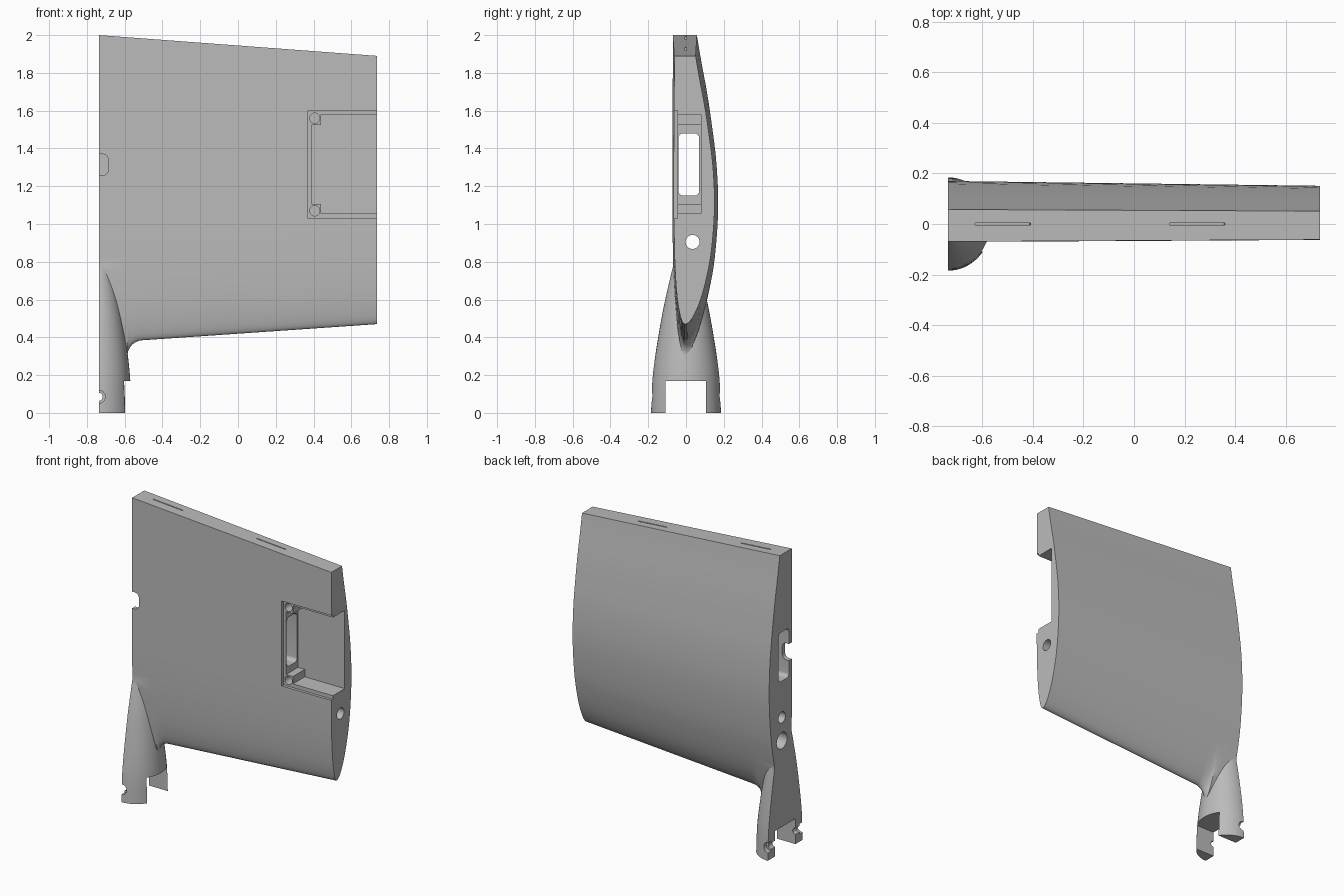
import bpy, bmesh, math
from mathutils import Vector, Matrix

if "Cube" in bpy.data.objects:
    bpy.data.objects.remove(bpy.data.objects["Cube"])

ROOT, TIP = -0.737, 0.737

grey = bpy.data.materials.new("plain grey")
grey.use_nodes = True
grey.diffuse_color = (0.5, 0.5, 0.5, 1)
grey.node_tree.nodes["Principled BSDF"].inputs["Base Color"].default_value = (0.5, 0.5, 0.5, 1)


def to_object(name, bm):
    bmesh.ops.recalc_face_normals(bm, faces=bm.faces)
    mesh = bpy.data.meshes.new(name)
    bm.to_mesh(mesh)
    bm.free()
    mesh.materials.append(grey)
    obj = bpy.data.objects.new(name, mesh)
    bpy.context.collection.objects.link(obj)
    return obj


def loft(name, rings):
    """Skin a list of closed rings and cap both ends."""
    bm = bmesh.new()
    rows = [[bm.verts.new(p) for p in ring] for ring in rings]
    n = len(rows[0])
    for a, b in zip(rows, rows[1:]):
        for i in range(n):
            j = (i + 1) % n
            bm.faces.new((a[i], a[j], b[j], b[i]))
    bm.faces.new(rows[0])
    bm.faces.new(rows[-1])
    return to_object(name, bm)


def box(x, y, z, round_axis=None, radius=0.0, tilt=0.0):
    """Box from ranges, optionally with edges along one axis rounded."""
    bm = bmesh.new()
    bmesh.ops.create_cube(bm, size=1)
    lo, hi = Vector((x[0], y[0], z[0])), Vector((x[1], y[1], z[1]))
    bmesh.ops.scale(bm, vec=hi - lo, verts=bm.verts)
    if round_axis is not None:
        edges = [e for e in bm.edges
                 if abs((e.verts[0].co - e.verts[1].co).normalized()[round_axis]) > 0.9]
        bmesh.ops.bevel(bm, geom=edges, offset=radius, segments=6, profile=0.5, affect='EDGES')
    bmesh.ops.rotate(bm, matrix=Matrix.Rotation(tilt, 3, 'Y'), verts=bm.verts)
    bmesh.ops.translate(bm, vec=(lo + hi) / 2, verts=bm.verts)
    return to_object("cutter", bm)


def rod(start, end, radius):
    start, end = Vector(start), Vector(end)
    d = end - start
    bm = bmesh.new()
    bmesh.ops.create_cone(bm, cap_ends=True, segments=32, radius1=radius, radius2=radius, depth=d.length)
    bmesh.ops.rotate(bm, matrix=d.to_track_quat('Z', 'Y').to_matrix(), verts=bm.verts)
    bmesh.ops.translate(bm, vec=(start + end) / 2, verts=bm.verts)
    return to_object("cutter", bm)


def combine(target, other, operation):
    mod = target.modifiers.new("join", 'BOOLEAN')
    mod.operation, mod.object, mod.solver = operation, other, 'EXACT'
    bpy.context.view_layer.objects.active = target
    bpy.ops.object.modifier_apply(modifier=mod.name)
    bpy.data.objects.remove(other)


def spline(points, t):
    """Smooth value at t through (t, value) points."""
    k = max(i for i in range(len(points) - 1) if points[i][0] <= t or i == 0)
    (t0, v0), (t1, v1) = points[k], points[k + 1]

    def slope(i):
        a, b = points[max(i - 1, 0)], points[min(i + 1, len(points) - 1)]
        return (b[1] - a[1]) / (b[0] - a[0])
    h = t1 - t0
    u = (t - t0) / h
    return ((1 + 2 * u) * (1 - u) ** 2 * v0 + u * (1 - u) ** 2 * h * slope(k)
            + u * u * (3 - 2 * u) * v1 + u * u * (u - 1) * h * slope(k + 1))


# Wing section: offset against the square root of the chord fraction
back = [(0, -.005), (.1, .02), (.2, .047), (.27, .068), (.39, .102), (.5, .13),
        (.6, .146), (.66, .151), (.71, .15), (.78, .14), (.84, .122), (.9, .1), (.95, .075), (1, .051)]
front = [(0, -.005), (.1, -.02), (.2, -.033), (.3, -.045), (.4, -.054), (.5, -.06), (.62, -.063), (1, -.062)]
STEPS = 36
section = [((i / STEPS) ** 2, spline(back, i / STEPS)) for i in range(STEPS + 1)]
section += [((i / STEPS) ** 2, spline(front, i / STEPS)) for i in range(STEPS, 0, -1)]


def wing_ring(x, drop):
    low, high = 0.47 - 0.0688 * (TIP - x), 1.89 + 0.0746 * (TIP - x)
    grow = (high - low) / 1.42
    fade = [max(0, 1 - s / 0.2) ** 2 for s, _ in section]
    return [(x, y * (1 + (grow - 1) * 0.85), low + s * (high - low) - drop * f)
            for (s, y), f in zip(section, fade)]


# The leading edge sweeps down into the mount near the root
R = 0.075
sweep = [(-0.585 + R * (1 - math.sin(a)), R * (1 - math.cos(a)))
         for a in [math.radians(d) for d in (85, 70, 55, 40, 25, 10, 0)]]
sweep = [(x, d) for x, d in sweep]
wing = loft("wing_panel", [wing_ring(x, d) for x, d in
            [(-0.8, R)] + sorted((x, d) for x, d in sweep) + [(-0.2, 0), (0.3, 0), (TIP, 0)]])

# Mount: a tapering elliptical stub that fades into the wing
across = [(0, .172), (.17, .167), (.33, .151), (.45, .134), (.6, .107), (.72, .077), (.9, .035)]
depth = [(0, .185), (.17, .178), (.3, .163), (.4, .147), (.5, .13), (.6, .11), (.7, .087), (.8, .063), (.9, .04)]
rings = []
for i in range(25):
    z = 0.9 * i / 24
    rx, ry = spline(across, z), spline(depth, z)
    rings.append([(ROOT + rx * math.cos(a), ry * math.sin(a), z)
                  for a in [math.tau * k / 64 for k in range(64)]])
combine(wing, loft("mount", rings), 'UNION')

cutters = [
    box((-2, ROOT), (-1, 1), (-1, 3)),                                   # flat root face
    box((-2, 0), (-.109, .107), (-.2, .17)),                             # fork gap
    box((-1, .6), (-.04, .07), (1.15, 1.48), 0, .025),                   # cable channel
    box((-1, -.687), (-.3, .02), (1.258, 1.37), 1, .03),                 # cable outlet
    rod((-1, .035, .905), (1, .035, .905), .037),                        # spar hole
    rod((-1, .035, .75), (-.4, .035, .75), .055),                        # blind pin hole
    box((.37, 1), (-.3, -.045), (1.03, 1.6)),                            # cover recess
    box((.39, 1.1), (-.31, .08), (1.105, 1.525)),                        # pocket
    box((.44, 1.2), (-.32, .08), (1.055, 1.58)),                         # pocket beside posts
    rod((ROOT, -1, .085), (ROOT, 1, .085), .021),                        # fork screw hole
]
for z in (1.07, 1.56):
    cutters.append(rod((.406, -.3, z), (.406, .05, z), .027))            # post screw holes
for side in (-1, 1):
    cutters.append(rod((ROOT, side, .085), (ROOT, side * .15, .085), .034))  # screw heads
for x in (-.52, .25):
    top = 1.89 + 0.0746 * (TIP - x)
    cutters.append(box((x - .11, x + .11), (-.004, .003), (top - .05, top + .05), tilt=math.atan(.0746)))  # hinge slots
for cutter in cutters:
    combine(wing, cutter, 'DIFFERENCE')

# Clean up and smooth
bm = bmesh.new()
bm.from_mesh(wing.data)
bmesh.ops.remove_doubles(bm, verts=bm.verts, dist=1e-5)
bm.to_mesh(wing.data)
bm.free()
bpy.ops.object.select_all(action='DESELECT')
wing.select_set(True)
bpy.context.view_layer.objects.active = wing
bpy.ops.object.shade_smooth_by_angle(angle=math.radians(25))
